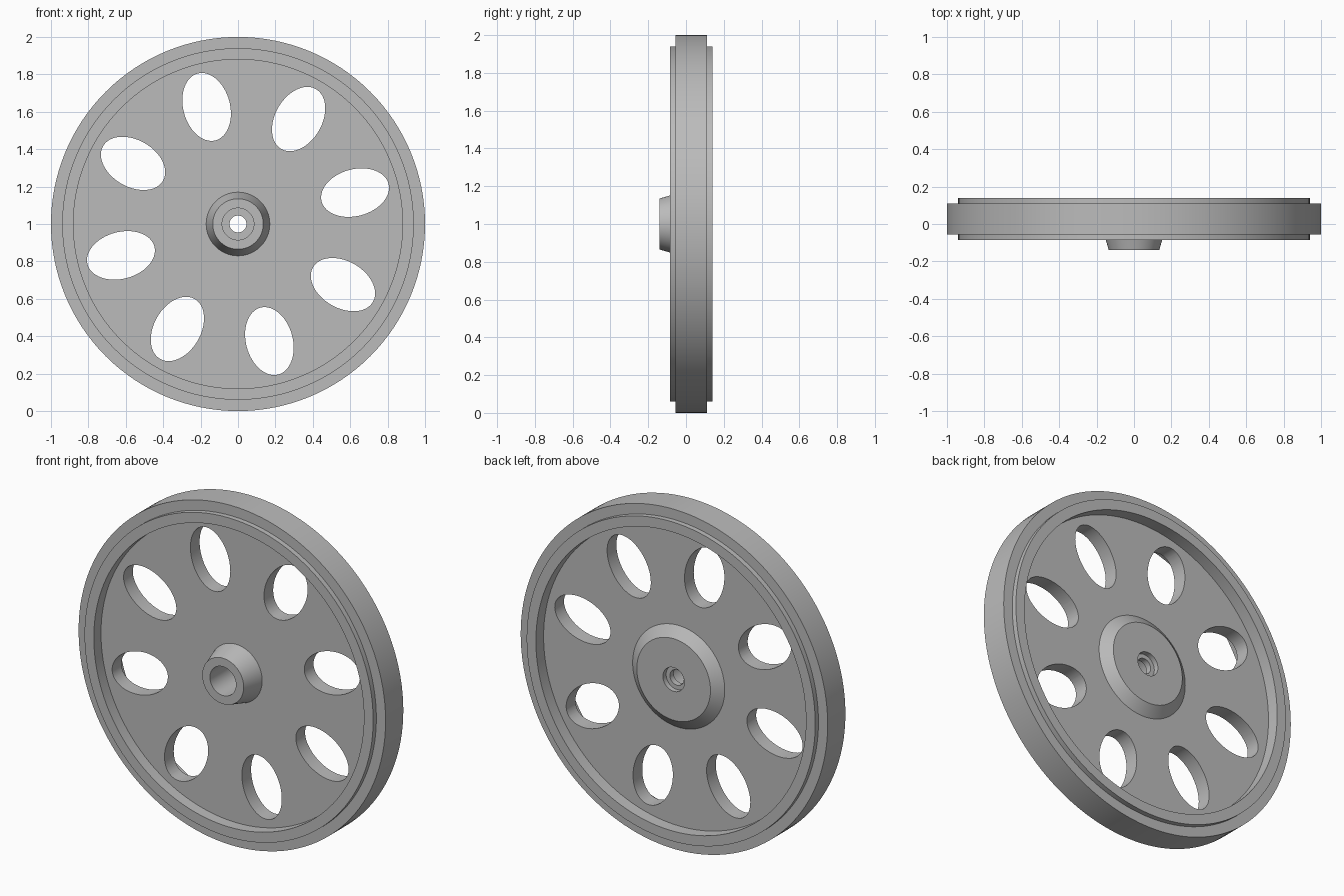
import bpy, bmesh, math
from mathutils import Matrix, Vector

default = bpy.data.objects.get("Cube")
if default:
    bpy.data.objects.remove(default, do_unlink=True)

CENTRE = Vector((0, 0, 1))
SEGMENTS = 128

grey = bpy.data.materials.new("plain grey")
grey.use_nodes = True
colour = (0.5, 0.5, 0.5, 1)
grey.diffuse_color = colour
grey.node_tree.nodes["Principled BSDF"].inputs["Base Color"].default_value = colour


def finish(name, bm):
    bmesh.ops.recalc_face_normals(bm, faces=bm.faces)
    mesh = bpy.data.meshes.new(name)
    bm.to_mesh(mesh)
    bm.free()
    mesh.materials.append(grey)
    obj = bpy.data.objects.new(name, mesh)
    bpy.context.collection.objects.link(obj)
    return obj


def lathe(name, profile):
    """Spin a closed (radius, y) profile around the axle."""
    bm = bmesh.new()
    verts = [bm.verts.new((r, y, 1)) for r, y in profile]
    edges = [bm.edges.new((a, b)) for a, b in zip(verts, verts[1:] + verts[:1])]
    bmesh.ops.spin(bm, geom=verts + edges, cent=CENTRE, axis=(0, 1, 0),
                   angle=math.tau, steps=SEGMENTS, use_merge=True)
    bmesh.ops.remove_doubles(bm, verts=bm.verts, dist=0.0001)
    return finish(name, bm)


# Wheel section: front face, tread, back face, then the axle bore
WEB_FRONT, WEB_BACK = -0.018, 0.068
wheel = lathe("wheel", [
    (0.085, -0.14), (0.135, -0.14), (0.17, WEB_FRONT),             # front boss
    (0.88, WEB_FRONT), (0.88, -0.085), (0.94, -0.085),             # front lip
    (0.94, -0.055), (1.0, -0.055), (1.0, 0.11), (0.94, 0.11),      # tread
    (0.94, 0.14), (0.88, 0.14), (0.88, WEB_BACK),                  # back lip
    (0.30, WEB_BACK), (0.24, 0.115), (0.07, 0.115),                # back hub
    (0.07, 0.085), (0.045, 0.085), (0.045, 0.05), (0.085, 0.05),   # stepped bore
])

# Eight radial oval holes through the web
bm = bmesh.new()
for i in range(8):
    place = (Matrix.Translation(CENTRE)
             @ Matrix.Rotation(-math.radians(15 + 45 * i), 4, 'Y')
             @ Matrix.Translation((0.648, 0, 0))
             @ Matrix.Diagonal((0.185, 1, 0.125, 1))
             @ Matrix.Rotation(math.pi / 2, 4, 'X'))
    bmesh.ops.create_cone(bm, cap_ends=True, segments=64, radius1=1,
                          radius2=1, depth=0.5, matrix=place)
cutter = finish("hole_cutter", bm)
cutter.hide_render = True

cut = wheel.modifiers.new("oval holes", 'BOOLEAN')
cut.operation = 'DIFFERENCE'
cut.solver = 'EXACT'
cut.object = cutter

bpy.ops.object.select_all(action='DESELECT')
wheel.select_set(True)
bpy.context.view_layer.objects.active = wheel
bpy.ops.object.modifier_apply(modifier=cut.name)
bpy.data.objects.remove(cutter, do_unlink=True)
bpy.ops.object.shade_smooth_by_angle(angle=math.radians(30))
